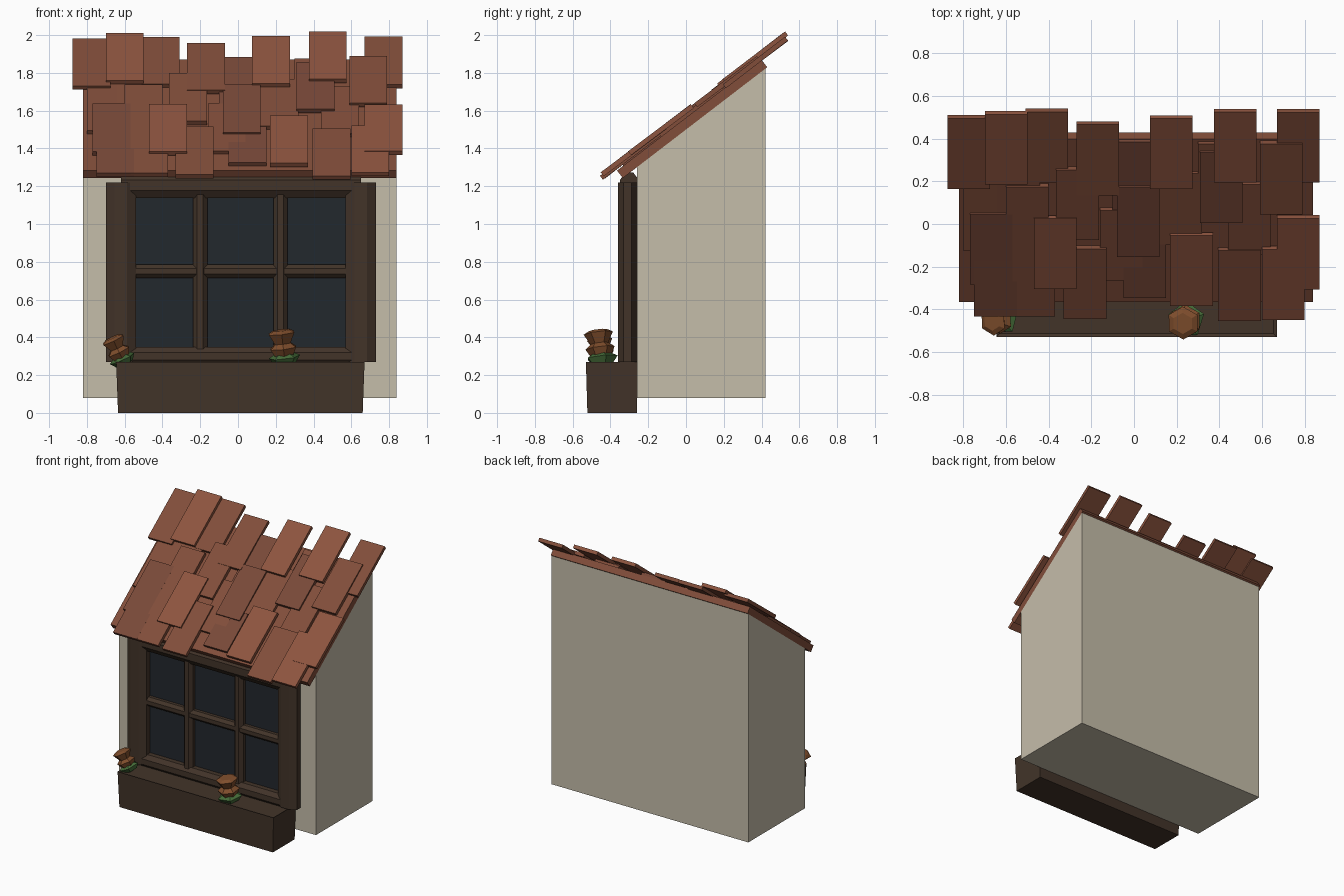
import bpy, bmesh, math, random
from mathutils import Matrix, Vector

if "Cube" in bpy.data.objects:
    bpy.data.objects.remove(bpy.data.objects["Cube"])

random.seed(4)
ANG = math.radians(37.5)
T, C = math.tan(ANG), math.cos(ANG)


def mat(name, col):
    m = bpy.data.materials.new(name)
    m.diffuse_color = (*col, 1)
    m.use_nodes = True
    m.node_tree.nodes["Principled BSDF"].inputs["Base Color"].default_value = m.diffuse_color
    return m


WALL = mat("plaster", (0.56, 0.51, 0.40))
WOOD = mat("dark_wood", (0.055, 0.034, 0.022))
GLASS = mat("dark_glass", (0.016, 0.021, 0.026))
TILES = [mat("tile_a", (0.22, 0.075, 0.042)), mat("tile_b", (0.27, 0.09, 0.05)),
         mat("tile_c", (0.19, 0.066, 0.04))]
PETAL = mat("petal", (0.21, 0.075, 0.025))
LEAF = mat("leaf", (0.06, 0.15, 0.04))


def finish(name, bm, material):
    bmesh.ops.recalc_face_normals(bm, faces=bm.faces)
    me = bpy.data.meshes.new(name)
    bm.to_mesh(me)
    bm.free()
    me.materials.append(material)
    ob = bpy.data.objects.new(name, me)
    bpy.context.collection.objects.link(ob)
    return ob


def box(name, x0, x1, y0, y1, z0, z1, material, rot=None):
    bm = bmesh.new()
    m = Matrix.Diagonal((x1 - x0, y1 - y0, z1 - z0, 1))
    loc = Matrix.Translation(((x0 + x1) / 2, (y0 + y1) / 2, (z0 + z1) / 2))
    bmesh.ops.create_cube(bm, size=1, matrix=loc @ m)
    return finish(name, bm, material)


def bar(name, a, b, r_across, r_depth):
    """Octagonal timber from a to b, lying in the window plane."""
    a, b = Vector(a), Vector(b)
    d = b - a
    bm = bmesh.new()
    k = 1 / math.cos(math.pi / 8)
    bmesh.ops.create_cone(bm, cap_ends=True, segments=8, radius1=k, radius2=k, depth=d.length)
    bmesh.ops.rotate(bm, verts=bm.verts, matrix=Matrix.Rotation(math.pi / 8, 3, 'Z'))
    # make flats face the axes whatever the starting angle of the circle
    if max(v.co.x for v in bm.verts) > 1.04:
        bmesh.ops.rotate(bm, verts=bm.verts, matrix=Matrix.Rotation(math.pi / 8, 3, 'Z'))
    bmesh.ops.scale(bm, verts=bm.verts, vec=(r_across, r_depth, 1))
    if abs(d.x) > abs(d.z):
        bmesh.ops.rotate(bm, verts=bm.verts, matrix=Matrix.Rotation(math.pi / 2, 3, 'Y'))
    bmesh.ops.translate(bm, verts=bm.verts, vec=(a + b) / 2)
    return finish(name, bm, WOOD)


# Dormer body: side profile extruded across x
bm = bmesh.new()
prof = [(-0.26, 0.08), (0.42, 0.08), (0.42, 1.5 + T * 0.42), (-0.26, 1.5 - T * 0.26)]
f = bm.faces.new([bm.verts.new((-0.82, y, z)) for y, z in prof])
ext = bmesh.ops.extrude_face_region(bm, geom=[f])
bmesh.ops.translate(bm, vec=(1.66, 0, 0),
                    verts=[g for g in ext["geom"] if isinstance(g, bmesh.types.BMVert)])
finish("dormer_body", bm, WALL)


def roof_plank(name, x0, x1, y0, y1, lift, thick, material, tilt=0.0):
    """Slab lying on the roof slope, given its extent in plan and lift above the wall top."""
    yc = (y0 + y1) / 2
    bm = bmesh.new()
    p = lift + thick / 2
    length = (y1 - y0 - thick * math.sin(ANG)) / C
    m = (Matrix.Translation(((x0 + x1) / 2, yc, 1.5 + T * yc + p / C))
         @ Matrix.Rotation(ANG + tilt, 4, 'X') @ Matrix.Diagonal((x1 - x0, length, thick, 1)))
    bmesh.ops.create_cube(bm, size=1, matrix=m)
    return finish(name, bm, material)


# Roof deck
roof_plank("roof_deck", -0.82, 0.84, -0.365, 0.43, 0.0, 0.05, TILES[0])

# Shingles: left edge, rear edge in plan, layer
shingles = [
    (-0.876, 0.51, 1), (-0.70, 0.53, 2), (-0.51, 0.54, 0), (-0.27, 0.48, 1), (-0.10, 0.40, 0),
    (0.075, 0.51, 2), (0.30, 0.39, 0), (0.375, 0.54, 2), (0.67, 0.54, 0), (0.59, 0.39, 1),
    (-0.365, 0.27, 1), (-0.64, 0.32, 0), (-0.80, 0.22, 0), (-0.16, 0.08, 0), (-0.08, 0.19, 1),
    (0.12, 0.25, 0), (0.31, 0.35, 1), (0.44, 0.20, 0), (0.67, 0.04, 2), (-0.47, 0.04, 2),
    (-0.60, 0.19, 1), (-0.77, 0.06, 1), (-0.33, -0.10, 1), (-0.75, -0.09, 1), (-0.57, -0.09, 1),
    (-0.05, 0.00, 0), (0.17, -0.04, 2), (0.395, -0.11, 1), (0.60, -0.105, 2),
]
for i, (x, y, layer) in enumerate(shingles):
    roof_plank(f"shingle_{i + 1}", x, x + 0.2, y - 0.345, y, 0.045 + 0.011 * layer, 0.026,
               TILES[(1 if layer == 2 else random.choice((0, 0, 2)))], random.uniform(-0.015, 0.005))

# Window: glass, posts, rails and glazing bars
box("window_glass", -0.60, 0.63, -0.285, -0.255, 0.30, 1.18, GLASS)
for side, x in (("left", -0.62), ("right", 0.65)):
    bar(f"{side}_post", (x, -0.31, 0.27), (x, -0.31, 1.22), 0.08, 0.05)
bar("top_rail", (-0.62, -0.30, 1.205), (0.65, -0.30, 1.205), 0.068, 0.05)
bar("bottom_rail", (-0.62, -0.305, 0.30), (0.65, -0.305, 0.30), 0.05, 0.045)
for i, x in enumerate((-0.20, 0.225)):
    bar(f"upright_glazing_bar_{i + 1}", (x, -0.295, 0.30), (x, -0.295, 1.18), 0.038, 0.04)
bar("cross_glazing_bar", (-0.59, -0.295, 0.75), (0.61, -0.295, 0.75), 0.035, 0.036)

# Planter box, slightly tapered, with a sunken top
planter = box("planter_box", -0.645, 0.67, -0.53, -0.26, 0, 0.27, WOOD)
bm = bmesh.new()
bm.from_mesh(planter.data)
for v in bm.verts:
    if v.co.z < 0.1:
        v.co.x = 0.0125 + (v.co.x - 0.0125) * 0.985
        v.co.y = max(v.co.y, -0.522)
top = max(bm.faces, key=lambda q: q.calc_center_median().z)
bmesh.ops.inset_region(bm, faces=[top], thickness=0.022)
bmesh.ops.translate(bm, verts=top.verts, vec=(0, 0, -0.012))
bm.to_mesh(planter.data)
bm.free()


def cup(name, m, z0, z1, r0, r1, n, material):
    bm = bmesh.new()
    bmesh.ops.create_cone(bm, cap_ends=True, segments=n, radius1=r0, radius2=r1, depth=z1 - z0,
                          matrix=m @ Matrix.Translation((0, 0, (z0 + z1) / 2)))
    return finish(name, bm, material)


# Tilted flowers: leaves below two stacked petal cups
for name, x, y, lean, s in (("left_flower", -0.60, -0.44, -0.45, 0.86),
                            ("right_flower", 0.25, -0.445, -0.12, 1.0)):
    base = Matrix.Translation((x, y, 0.26))
    m = base @ Matrix.Rotation(lean, 4, 'Y') @ Matrix.Rotation(0.12, 4, 'X') @ Matrix.Scale(s, 4)
    cup(name + "_leaves", m, 0.0, 0.035, 0.06, 0.088, 5, LEAF)
    cup(name + "_leaf_top", m, 0.035, 0.06, 0.088, 0.04, 5, LEAF)
    cup(name + "_lower_petals", m, 0.035, 0.085, 0.05, 0.078, 6, PETAL)
    cup(name + "_neck", m, 0.085, 0.115, 0.078, 0.04, 6, PETAL)
    cup(name + "_upper_petals", m, 0.105, 0.165, 0.045, 0.078, 6, PETAL)
    cup(name + "_bud", m, 0.165, 0.18, 0.078, 0.05, 6, PETAL)
